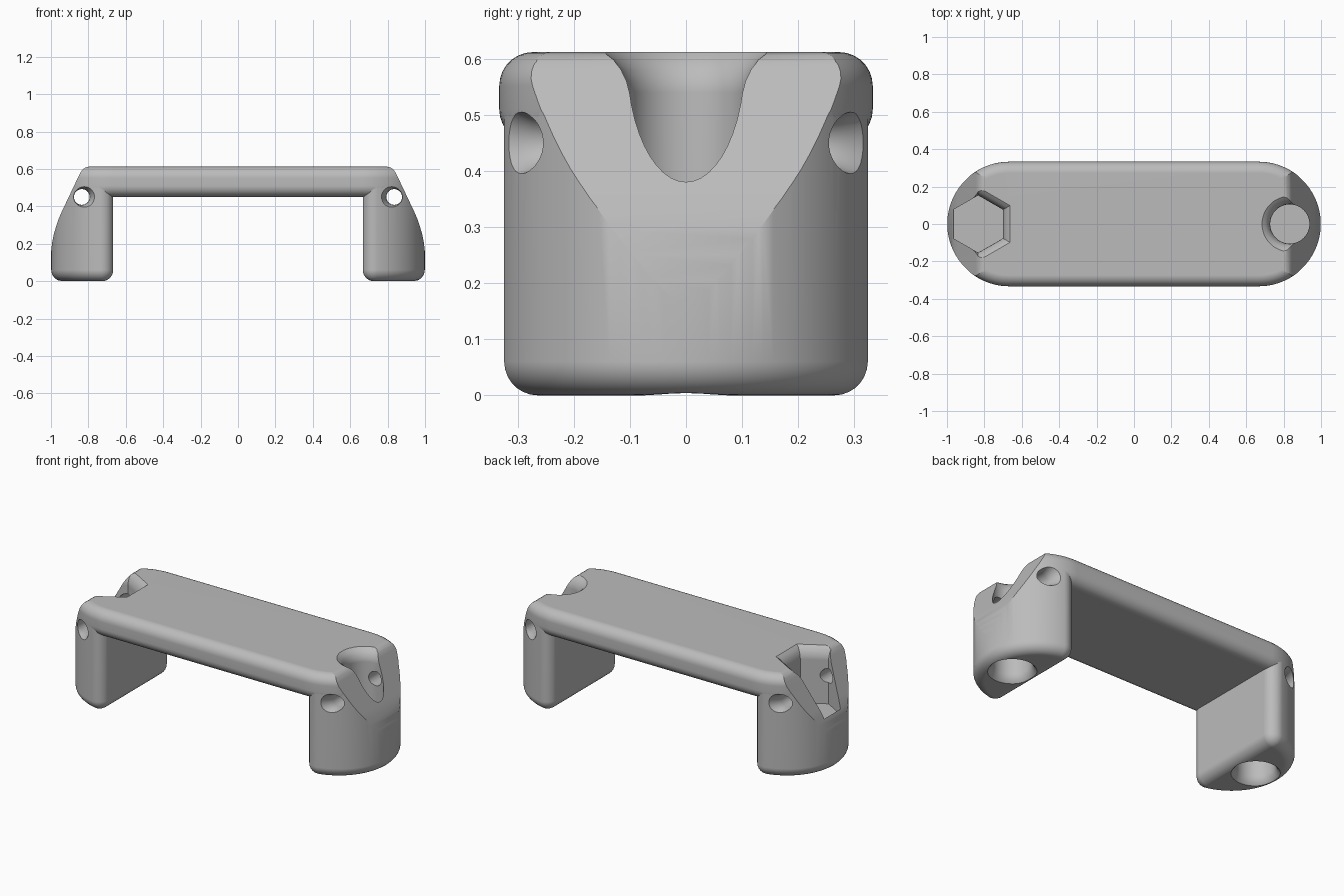
import bpy, bmesh, math
from math import cos, sin, pi

if "Cube" in bpy.data.objects:
    bpy.data.objects.remove(bpy.data.objects["Cube"])

C, R, H = 0.667, 0.333, 0.612      # end-arc centre, end radius, total height
F = 0.062                          # edge rounding
HOLE_X = 0.833

grey = bpy.data.materials.new("satin_grey")
grey.diffuse_color = (0.5, 0.5, 0.5, 1)
grey.use_nodes = True
grey.node_tree.nodes["Principled BSDF"].inputs["Base Color"].default_value = grey.diffuse_color


def skin(name, rings):
    """Closed solid skinned through rings of equal point count."""
    bm = bmesh.new()
    vr = [[bm.verts.new(p) for p in ring] for ring in rings]
    n = len(vr[0])
    for a, b in zip(vr, vr[1:]):
        for i in range(n):
            j = (i + 1) % n
            bm.faces.new((a[i], a[j], b[j], b[i]))
    bm.faces.new(vr[0][::-1])
    bm.faces.new(vr[-1])
    bmesh.ops.recalc_face_normals(bm, faces=bm.faces)
    me = bpy.data.meshes.new(name)
    bm.to_mesh(me)
    bm.free()
    me.materials.append(grey)
    ob = bpy.data.objects.new(name, me)
    bpy.context.collection.objects.link(ob)
    return ob


def loft(name, outline, profile):
    """outline: (x, y, nx, ny); profile: (inset, z)."""
    return skin(name, [[(x - i * nx, y - i * ny, z) for x, y, nx, ny in outline]
                       for i, z in profile])


def arc(cx, cy, r, a0, a1, n):
    pts = []
    for k in range(n + 1):
        a = a0 + (a1 - a0) * k / n
        pts.append((cx + r * cos(a), cy + r * sin(a), cos(a), sin(a)))
    return pts


def edge_round(z, up, r=0.06, n=7):
    """Quarter-round (inset, z) steps for a bottom (up=1) or top (up=-1) edge."""
    s = [(r * (1 - sin(k * pi / 2 / n)), z + up * r * (1 - cos(k * pi / 2 / n)))
         for k in range(n + 1)]
    return s if up > 0 else s[::-1]


def lathe(name, profile, n, x, along_y=False, turn=0.0):
    """Revolved solid with n sides; profile: (radius, height)."""
    rings = []
    for r, h in profile:
        ring = [(r * cos(turn + 2 * pi * k / n), r * sin(turn + 2 * pi * k / n))
                for k in range(n)]
        rings.append([(x + u, h, 0.45 + v) if along_y else (x + u, v, h) for u, v in ring])
    return skin(name, rings)


def combine(body, other, op):
    m = body.modifiers.new("bool", 'BOOLEAN')
    m.operation, m.solver, m.object = op, 'EXACT', other
    bpy.context.view_layer.objects.active = body
    bpy.ops.object.modifier_apply(modifier=m.name)
    bpy.data.objects.remove(other, do_unlink=True)


# Grip bar: stadium slab with rounded edges
stadium = arc(C, 0, R, -pi / 2, pi / 2, 48) + arc(-C, 0, R, pi / 2, 3 * pi / 2, 48)
body = loft("handle_body", stadium, edge_round(0.45, 1) + edge_round(H, -1))

# Legs: D-shaped posts with rounded inner corners and rounded feet
RL = R - 0.0015
h = math.sqrt((RL - F) ** 2 - F ** 2)
a0 = math.atan2(h, F)
d_shape = (arc(C, 0, RL, -a0, a0, 44)
           + arc(C + F, h, F, a0, pi, 10)[1:]
           + arc(C + F, -h, F, pi, 2 * pi - a0, 10)[:-1])
for s in (1, -1):
    outline = [(s * x, s * y, s * nx, s * ny) for x, y, nx, ny in d_shape]
    combine(body, loft("leg", outline, edge_round(0, 1) + [(0, 0.535)]), 'UNION')

# Sloped shoulders at both ends
slope = [(0.79, 0.6135), (0.815, 0.608), (0.833, 0.595), (0.847, 0.572), (0.942, 0.372),
         (0.958, 0.335), (0.972, 0.295), (0.985, 0.25), (0.994, 0.205), (1.0, 0.15),
         (1.1, 0.15), (1.1, 0.7), (0.79, 0.7)]
for s in (1, -1):
    combine(body, skin("shoulder_cut", [[(s * x, y, z) for x, z in slope]
                                        for y in (-0.5, 0.5)]), 'DIFFERENCE')

# Bolt pocket (round) and nut pocket (hexagonal), both with flared rims
flare = [(0, 0.28), (0, 0.54), (0.003, 0.56), (0.011, 0.58), (0.024, 0.598),
         (0.045, 0.613), (0.07, 0.64)]
combine(body, lathe("bolt_pocket", [(0.105 + d, z) for d, z in flare], 48, HOLE_X),
        'DIFFERENCE')
combine(body, lathe("nut_pocket", [(0.153 + d, z) for d, z in flare], 6, -HOLE_X,
                    turn=pi / 6), 'DIFFERENCE')

# Foot recesses and cross pin holes in both legs
foot = [(0.15, -0.02), (0.13, 0), (0.118, 0.012), (0.109, 0.03), (0.105, 0.05), (0.105, 0.2)]
pin = [(0.042, 0.0), (0.042, 0.235), (0.044, 0.255), (0.049, 0.275), (0.057, 0.295),
       (0.07, 0.32), (0.07, 0.4)]
pin = [(r, -y) for r, y in pin[:0:-1]] + pin[1:]
for s in (1, -1):
    combine(body, lathe("foot_recess", foot, 48, s * HOLE_X), 'DIFFERENCE')
    combine(body, lathe("pin_hole", pin, 32, s * 0.835, along_y=True), 'DIFFERENCE')

# Smooth shading with crisp cut edges
bpy.ops.object.select_all(action='DESELECT')
body.select_set(True)
bpy.context.view_layer.objects.active = body
bpy.ops.object.shade_smooth_by_angle(angle=math.radians(30))
wn = body.modifiers.new("weighted_normals", 'WEIGHTED_NORMAL')
wn.keep_sharp = True
